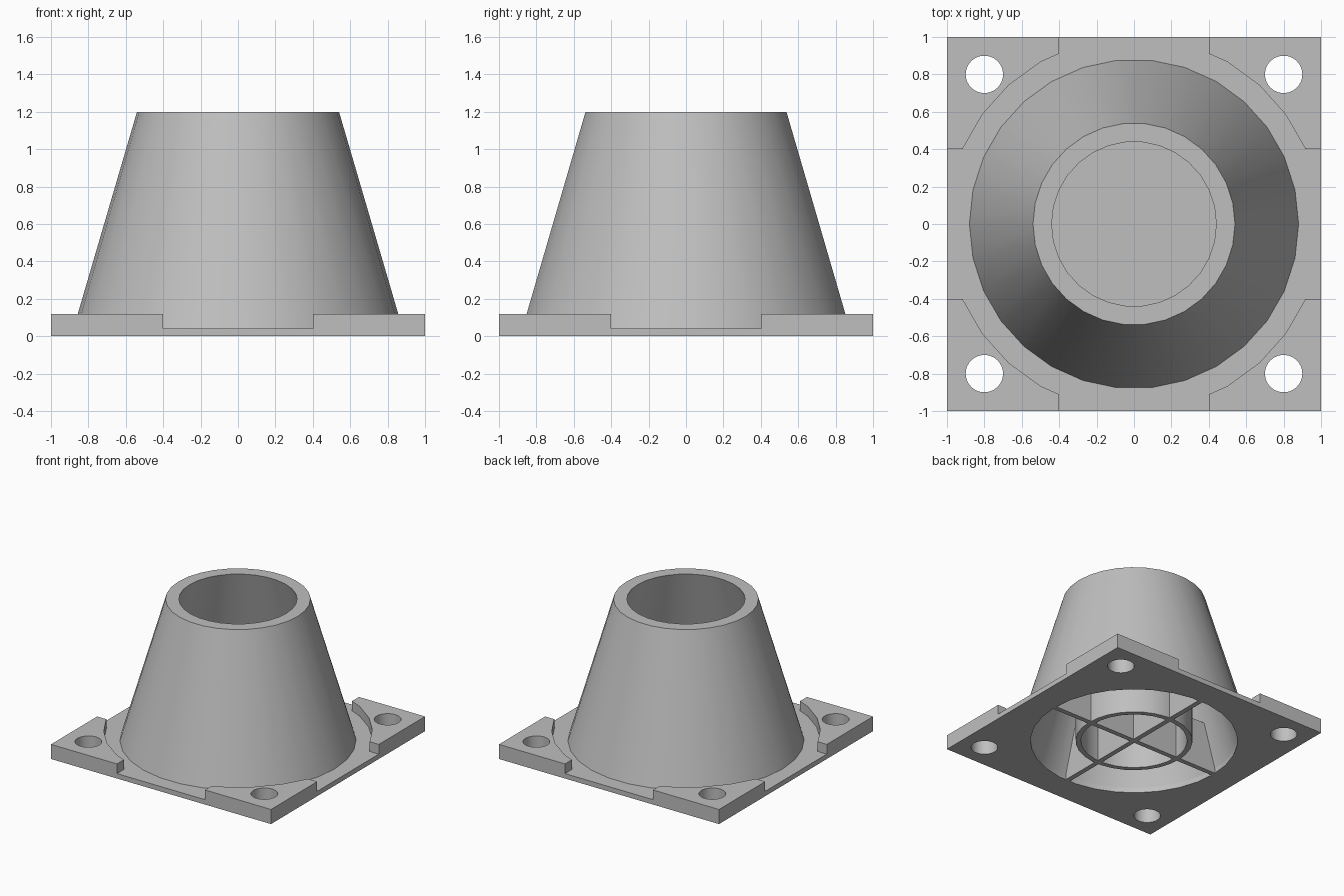
import bpy, bmesh, math
from mathutils import Vector

SIDES = 30
BASE_TOP, PAD_TOP, CONE_TOP = 0.04, 0.12, 1.2
HUB_TOP = 0.4

old = bpy.data.objects.get("Cube")
if old:
    bpy.data.objects.remove(old, do_unlink=True)

grey = bpy.data.materials.new("plain_grey")
grey.use_nodes = True
colour = (0.52, 0.52, 0.52, 1)
grey.diffuse_color = colour
grey.node_tree.nodes["Principled BSDF"].inputs["Base Color"].default_value = colour


def make(name, bm):
    """Turn a bmesh into a grey object."""
    bmesh.ops.recalc_face_normals(bm, faces=bm.faces)
    mesh = bpy.data.meshes.new(name)
    bm.to_mesh(mesh)
    bm.free()
    mesh.materials.append(grey)
    obj = bpy.data.objects.new(name, mesh)
    bpy.context.collection.objects.link(obj)
    return obj


def prism(name, points, depth):
    """Extrude a flat outline along a vector."""
    bm = bmesh.new()
    face = bm.faces.new([bm.verts.new(p) for p in points])
    grown = bmesh.ops.extrude_face_region(bm, geom=[face], use_keep_orig=True)
    moved = [v for v in grown["geom"] if isinstance(v, bmesh.types.BMVert)]
    bmesh.ops.translate(bm, verts=moved, vec=Vector(depth))
    return make(name, bm)


def box(name, hx, hy, z0, z1):
    corners = [(-hx, -hy, z0), (hx, -hy, z0), (hx, hy, z0), (-hx, hy, z0)]
    return prism(name, corners, (0, 0, z1 - z0))


def cylinder(name, r, x, y, z0, z1):
    steps = [2 * math.pi * i / SIDES for i in range(SIDES)]
    ring = [(x + r * math.cos(a), y + r * math.sin(a), z0) for a in steps]
    return prism(name, ring, (0, 0, z1 - z0))


def lathe(name, profile):
    """Spin a closed (radius, height) profile round the z axis."""
    bm = bmesh.new()
    verts = [bm.verts.new((r, 0, z)) for r, z in profile]
    edges = [bm.edges.new((v, verts[i - 1])) for i, v in enumerate(verts)
             if v.co.x > 0 or verts[i - 1].co.x > 0]
    bmesh.ops.spin(bm, geom=verts + edges, cent=(0, 0, 0), axis=(0, 0, 1),
                   angle=2 * math.pi, steps=SIDES)
    bmesh.ops.remove_doubles(bm, verts=bm.verts, dist=0.0005)
    return make(name, bm)


def activate(obj):
    bpy.ops.object.select_all(action='DESELECT')
    obj.select_set(True)
    bpy.context.view_layer.objects.active = obj


def cut(obj, cutter):
    mod = obj.modifiers.new("cut", 'BOOLEAN')
    mod.operation, mod.solver, mod.object = 'DIFFERENCE', 'EXACT', cutter
    activate(obj)
    bpy.ops.object.modifier_apply(modifier=mod.name)
    bpy.data.objects.remove(cutter, do_unlink=True)


# Square flange with raised corner pads, central opening and screw holes
flange = box("mounting_flange", 1, 1, 0, PAD_TOP)
cut(flange, box("recess_x", 1.2, 0.4, BASE_TOP, 0.3))
cut(flange, box("recess_y", 0.4, 1.2, BASE_TOP, 0.3))
cut(flange, cylinder("recess_round", 1, 0, 0, BASE_TOP, 0.3))
cut(flange, cylinder("opening", 0.78, 0, 0, -0.1, 0.3))
for sx in (-1, 1):
    for sy in (-1, 1):
        cut(flange, cylinder("screw_hole", 0.1, sx * 0.8, sy * 0.8, -0.1, 0.3))

# Hollow tapered duct
duct = lathe("tapered_duct", [(0.78, BASE_TOP), (0.88, BASE_TOP),
                              (0.54, CONE_TOP), (0.44, CONE_TOP)])

# Hub cup, open below and closed on top
hub = lathe("centre_hub", [(0.4, 0), (0.44, 0), (0.44, HUB_TOP), (0, HUB_TOP),
                           (0, HUB_TOP - 0.04), (0.4, HUB_TOP - 0.04)])

# Two crossing webs that carry the hub
half, top = 0.02, HUB_TOP - 0.002
outline = [(-0.78, 0), (0.78, 0), (0.78, BASE_TOP), (0.68, top),
           (-0.68, top), (-0.78, BASE_TOP)]
prism("web_side_to_side", [(u, -half, z) for u, z in outline], (0, 2 * half, 0))
prism("web_front_to_back", [(-half, u, z) for u, z in outline], (2 * half, 0, 0))

# Smooth the round walls, keep hard edges crisp
for obj in (flange, duct, hub):
    activate(obj)
    bpy.ops.object.shade_smooth_by_angle(angle=math.radians(30))
bpy.ops.object.select_all(action='DESELECT')
